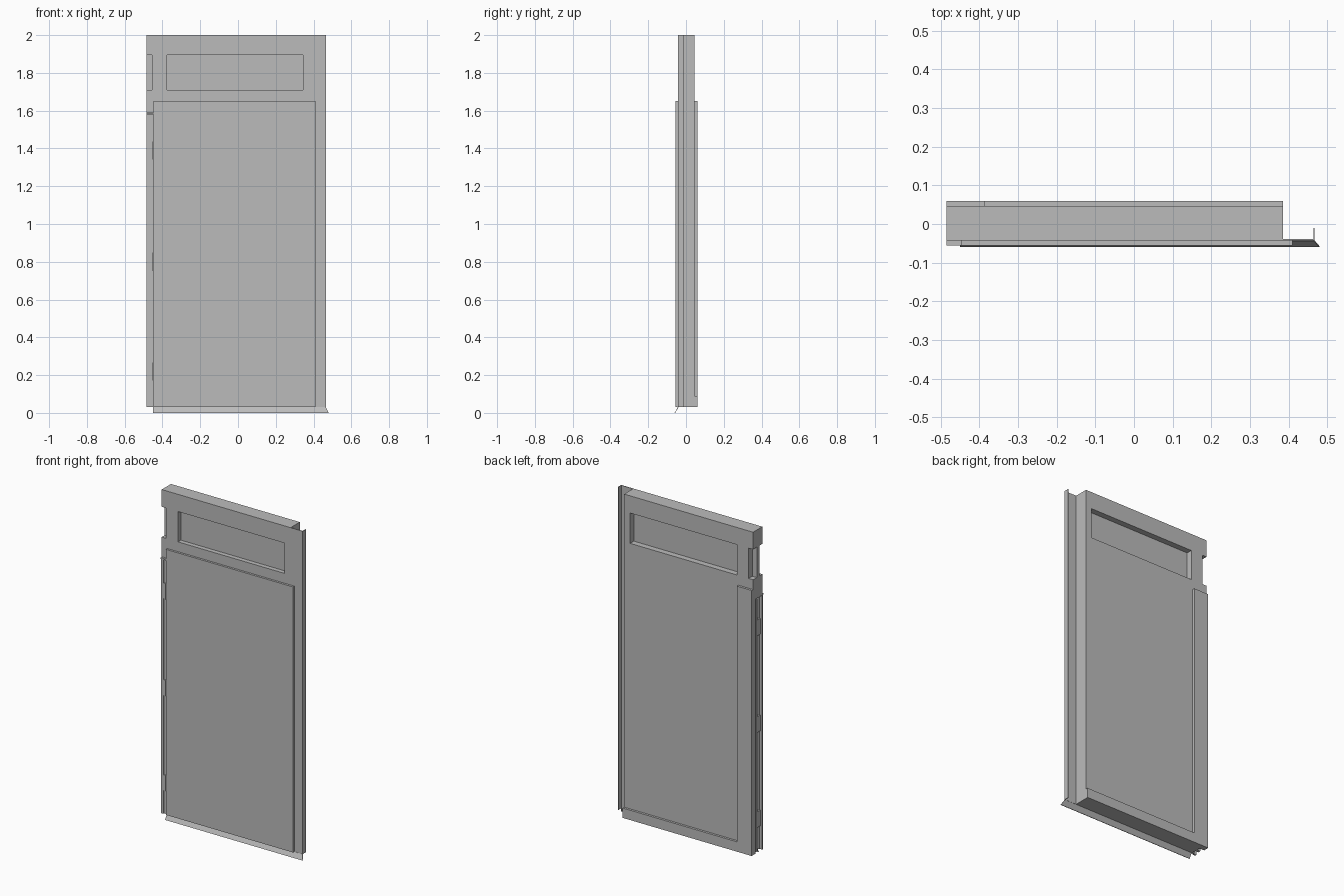
import bpy, bmesh

cube = bpy.data.objects.get("Cube")
if cube:
    bpy.data.objects.remove(cube, do_unlink=True)

grey = bpy.data.materials.new("door grey")
grey.use_nodes = True
GREY = (0.5, 0.5, 0.5, 1)
grey.diffuse_color = GREY
grey.node_tree.nodes["Principled BSDF"].inputs["Base Color"].default_value = GREY


def prism(name, outline, place, a, b):
    """Extrude a 2D outline between a and b; place(u, v, w) gives the 3D point."""
    bm = bmesh.new()
    ends = [[bm.verts.new(place(u, v, w)) for u, v in outline] for w in (a, b)]
    for ring in ends:
        bm.faces.new(ring)
    n = len(outline)
    for i in range(n):
        j = (i + 1) % n
        bm.faces.new((ends[0][i], ends[0][j], ends[1][j], ends[1][i]))
    bmesh.ops.recalc_face_normals(bm, faces=bm.faces)
    mesh = bpy.data.meshes.new(name)
    bm.to_mesh(mesh)
    bm.free()
    mesh.materials.append(grey)
    obj = bpy.data.objects.new(name, mesh)
    bpy.context.collection.objects.link(obj)
    return obj


def facing(name, outline, y0, y1):
    return prism(name, outline, lambda u, v, w: (u, w, v), y0, y1)


def upright(name, outline, z0, z1):
    return prism(name, outline, lambda u, v, w: (u, v, w), z0, z1)


def rect(u0, u1, v0, v1):
    return [(u0, v0), (u1, v0), (u1, v1), (u0, v1)]


def cut(target, cutter):
    cutter.hide_render = True
    mod = target.modifiers.new("recess", 'BOOLEAN')
    mod.operation, mod.solver, mod.object = 'DIFFERENCE', 'EXACT', cutter
    bpy.context.view_layer.objects.active = target
    bpy.ops.object.modifier_apply(modifier=mod.name)
    bpy.data.objects.remove(cutter, do_unlink=True)


LEFT, RIGHT, BASE, TOP = -0.485, 0.385, 0.03, 2.0
FRONT, BACK = -0.043, 0.046
STEP, HINGE_X = 1.59, -0.452

# Door slab, narrower beside the hinge channel
slab = facing("door_slab", [(HINGE_X, BASE), (RIGHT, BASE), (RIGHT, TOP),
                            (LEFT, TOP), (LEFT, STEP), (HINGE_X, STEP)], FRONT, BACK)

# Window and edge notch, sunk from both faces around a thin web
for x0, x1 in ((-0.375, 0.345), (-0.6, -0.455)):
    for y0, y1 in ((-0.1, -0.015), (0.01, 0.1)):
        cut(slab, facing("recess_cutter", rect(x0, x1, 1.71, 1.895), y0, y1))

# Raised front panel
facing("front_panel", rect(-0.447, 0.41, BASE, 1.65), -0.056, FRONT)

# Raised L-shaped frame on the back
facing("back_frame", [(LEFT, BASE), (RIGHT, BASE), (RIGHT, 0.09), (-0.385, 0.09),
                      (-0.385, 1.65), (LEFT, 1.65)], BACK, 0.06)

# Closing flange with a thin turned-back lip
upright("closing_flange", [(RIGHT - 0.035, FRONT), (0.467, FRONT), (0.467, -0.01),
                           (0.464, -0.01), (0.464, -0.039), (RIGHT - 0.035, -0.039)],
        BASE, TOP)

# Hinge channel: back wall, middle rib and front strip
upright("hinge_back_wall", rect(LEFT, HINGE_X, 0.025, BACK), BASE, STEP)
upright("hinge_rib", rect(-0.475, HINGE_X, -0.012, 0.004), BASE, STEP - 0.02)
upright("hinge_front_strip", rect(LEFT, -0.467, -0.052, -0.042), BASE, STEP - 0.01)
upright("hinge_strip_web", rect(-0.467, HINGE_X, -0.045, -0.036), BASE, STEP - 0.01)
upright("hinge_cap", rect(LEFT, -0.447, -0.056, BACK), STEP - 0.008, STEP)

# Three hinge leaves
for i, z in enumerate((0.22, 0.8, 1.39)):
    upright(f"hinge_leaf_{i + 1}", rect(-0.473, HINGE_X, -0.051, 0.025),
            z - 0.048, z + 0.048)

# Sloped weather strip along the bottom, flaring at the closing end
strip = prism("weather_strip", [(-0.044, BASE), (-0.060, 0), (-0.057, 0), (-0.040, BASE)],
              lambda u, v, w: (w, u, v), -0.45, 0.465)
for v in strip.data.vertices:
    if v.co.x > 0.4 and v.co.z < 0.01:
        v.co.x = 0.48
